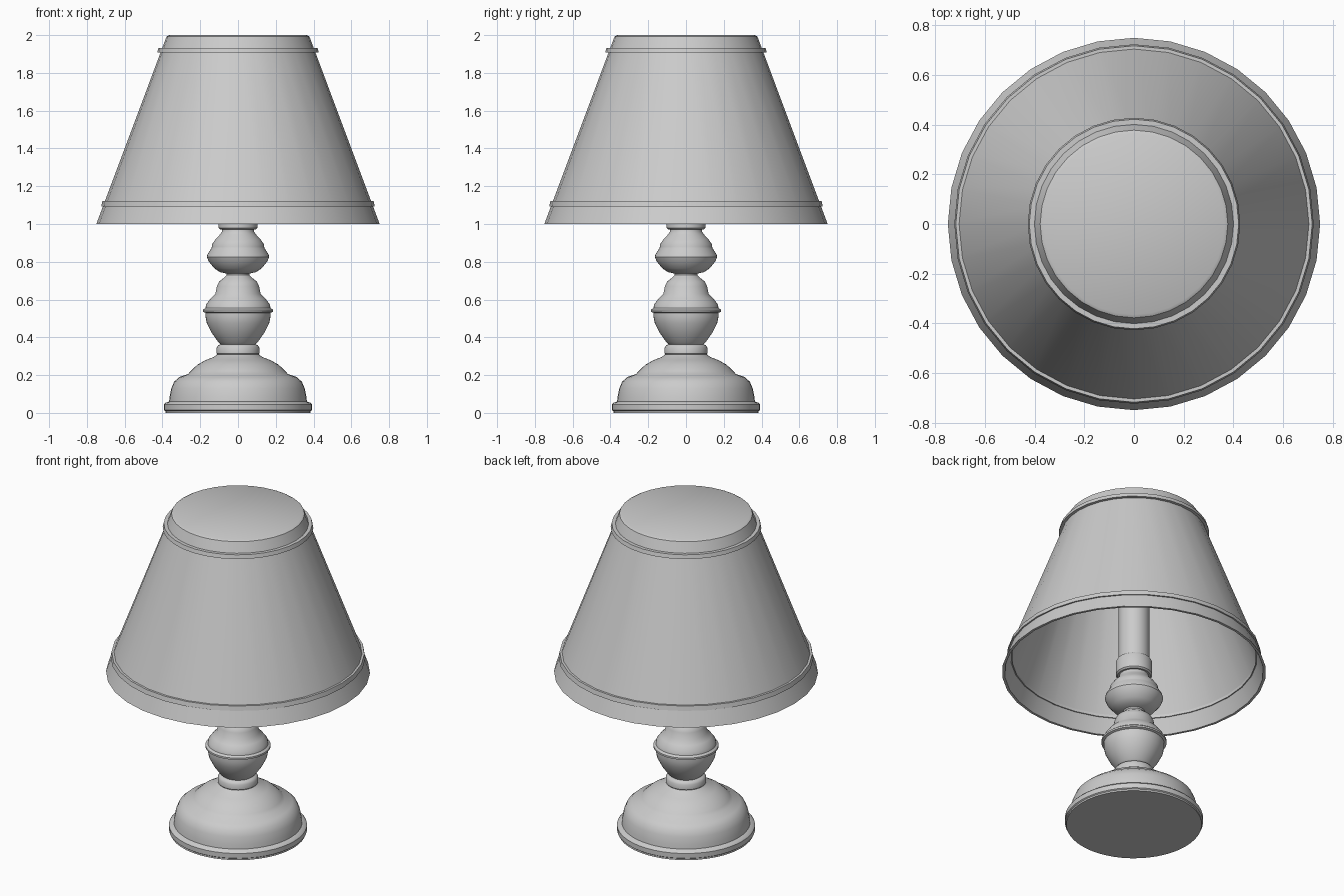
import bpy, bmesh, math

if "Cube" in bpy.data.objects:
    bpy.data.objects.remove(bpy.data.objects["Cube"])


def lathe(name, profile, sides=32, closed=False, angle=35):
    """Revolve (radius, z) points around the z axis; radius 0 makes a pole."""
    bm = bmesh.new()
    rings = []
    for r, z in profile:
        if r == 0:
            rings.append([bm.verts.new((0, 0, z))] * sides)
        else:
            rings.append([bm.verts.new((r * math.cos(2 * math.pi * i / sides),
                                        r * math.sin(2 * math.pi * i / sides), z))
                          for i in range(sides)])
    pairs = list(zip(rings, rings[1:]))
    if closed:
        pairs.append((rings[-1], rings[0]))
    for a, b in pairs:
        for i in range(sides):
            j = (i + 1) % sides
            corners = list(dict.fromkeys((a[i], a[j], b[j], b[i])))
            bm.faces.new(corners)
    bmesh.ops.recalc_face_normals(bm, faces=bm.faces)
    mesh = bpy.data.meshes.new(name)
    bm.to_mesh(mesh)
    bm.free()
    obj = bpy.data.objects.new(name, mesh)
    bpy.context.collection.objects.link(obj)
    bpy.ops.object.select_all(action='DESELECT')
    obj.select_set(True)
    bpy.context.view_layer.objects.active = obj
    bpy.ops.object.shade_smooth_by_angle(angle=math.radians(angle))
    return obj


# Stepped round foot
lathe("base", [(0, 0), (.385, 0), (.385, .01), (.392, .015), (.392, .045), (.385, .053),
               (.365, .06), (.362, .085), (.353, .13), (.338, .165), (.31, .19),
               (.265, .205), (.25, .222), (.215, .255), (.17, .28), (.13, .295),
               (.11, .31), (0, .31)], sides=48)

# Ring between foot and body
lathe("lower_neck", [(0, .30), (.105, .305), (.114, .315), (.114, .345), (.105, .358),
                     (.085, .366), (0, .366)], sides=48)

# Large turned bulb
lathe("lower_bulb", [(0, .36), (.09, .362), (.105, .375), (.14, .425), (.165, .475),
                     (.172, .51), (.172, .53), (.185, .535), (.185, .546), (.172, .556),
                     (.168, .575), (.145, .605), (.12, .63), (.112, .67), (.1, .695),
                     (.075, .715), (.06, .73), (0, .73)], sides=48)

# Small turned bulb
lathe("upper_bulb", [(0, .72), (.058, .722), (.062, .738), (.095, .745), (.125, .765),
                     (.155, .802), (.165, .825), (.162, .838), (.142, .87), (.138, .88),
                     (.138, .892), (.12, .918), (.095, .945), (.084, .962), (.084, .978),
                     (0, .978)], sides=48)

# Collar and stem inside the shade
lathe("collar", [(0, .972), (.095, .972), (.104, .98), (.104, 1.06), (.095, 1.075), (0, 1.075)])
lathe("stem", [(0, 1.05), (.088, 1.05), (.088, 1.99), (0, 1.99)])

# Thin hollow shade, closed on top
lathe("shade", [(0, 2.0), (.365, 2.0), (.378, 1.993), (.75, 1.0), (.735, 1.0),
                (.367, 1.985), (0, 1.985)])

# Trim bands around the shade
for name, r, z, h in (("lower_trim", .724, 1.107, .028), ("upper_trim", .428, 1.919, .024)):
    lathe(name, [(r - .03, z - h / 2), (r, z - h / 2), (r - .006, z + h / 2),
                 (r - .03, z + h / 2)], closed=True)
